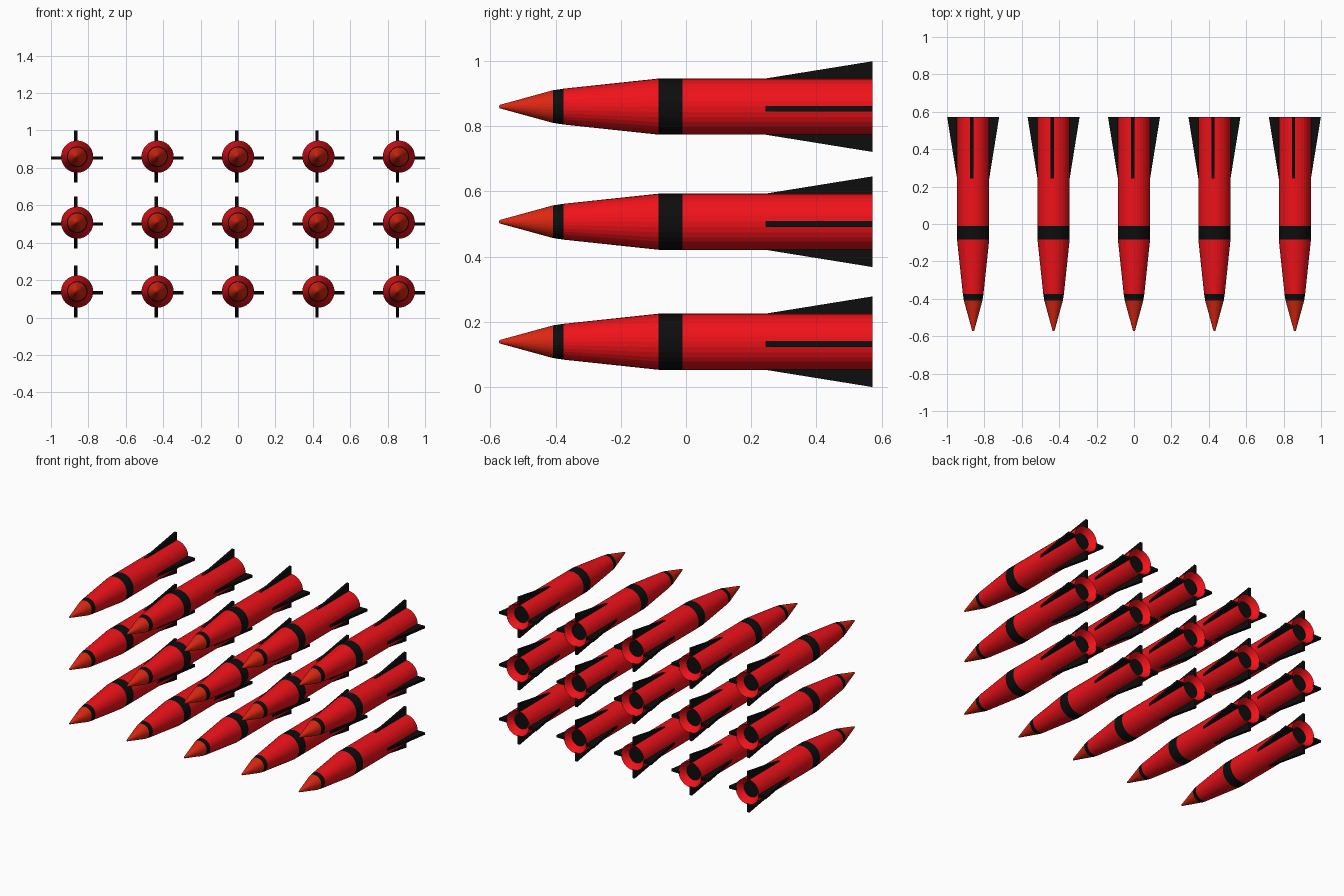
import bpy, bmesh
from math import sin, cos, pi

if "Cube" in bpy.data.objects:
    bpy.data.objects.remove(bpy.data.objects["Cube"])

SIDES = 32
R = 0.086          # main tube radius
Y_END = 0.572      # tail


def material(name, rgb):
    m = bpy.data.materials.new(name)
    m.diffuse_color = (*rgb, 1)
    m.use_nodes = True
    m.node_tree.nodes["Principled BSDF"].inputs["Base Color"].default_value = m.diffuse_color
    return m


RED = material("red_paint", (0.87, 0.006, 0.01))
ORANGE = material("nose_orange", (0.72, 0.02, 0.006))
BLACK = material("black_paint", (0.004, 0.004, 0.004))


def finish(bm, name, mat):
    bmesh.ops.recalc_face_normals(bm, faces=bm.faces)
    me = bpy.data.meshes.new(name)
    bm.to_mesh(me)
    bm.free()
    me.materials.append(mat)
    return me


def revolve(name, profile, mat):
    """Spin (y, radius) points about the y axis; radius 0 makes a closed tip."""
    bm = bmesh.new()
    rings = []
    for y, r in profile:
        n = SIDES if r > 0 else 1
        rings.append([bm.verts.new((r * cos(2 * pi * i / SIDES), y,
                                    r * sin(2 * pi * i / SIDES))) for i in range(n)])
    for a, b in zip(rings, rings[1:]):
        for i in range(SIDES):
            j = (i + 1) % SIDES
            quad = [a[i % len(a)], a[j % len(a)], b[j % len(b)], b[i % len(b)]]
            bm.faces.new(list(dict.fromkeys(quad)))
    return finish(bm, name, mat)


def fin(name, turn):
    """Triangular plate; turn 0 = right, 1 = up, 2 = left, 3 = down."""
    bm = bmesh.new()
    t, off = 0.0085, -0.007
    outline = [(0.082, 0.243), (R, 0.243), (0.139, Y_END), (0.082, Y_END)]
    sides = []
    for s in (off - t, off + t):
        ring = []
        for r, y in outline:
            d = r if turn < 2 else -r
            ring.append(bm.verts.new((d, y, s) if turn % 2 == 0 else (s, y, d)))
        sides.append(bm.faces.new(ring))
    a, b = (list(f.verts) for f in sides)
    for i in range(4):
        j = (i + 1) % 4
        bm.faces.new((a[i], a[j], b[j], b[i]))
    return finish(bm, name, BLACK)


# Shared part meshes
parts = [
    revolve("nose_cone", [(-0.573, 0), (-0.572, 0.005), (-0.408, 0.05)], ORANGE),
    revolve("nose_band", [(-0.408, 0.05), (-0.375, 0.055)], BLACK),
    revolve("tapered_section", [(-0.375, 0.055), (-0.084, R)], RED),
    revolve("middle_band", [(-0.084, R), (-0.011, R)], BLACK),
    # tube with a conical recess in the tail
    revolve("rear_tube", [(-0.011, R), (Y_END, R), (Y_END - 0.04, 0.052)], RED),
    revolve("exhaust_disc", [(Y_END - 0.04, 0.052), (Y_END - 0.04, 0)], BLACK),
]
parts += [fin(n, k) for k, n in enumerate(
    ("right_fin", "top_fin", "left_fin", "bottom_fin"))]

# Five columns by three rows of rockets
for z in (0.139, 0.507, 0.860):
    for col in range(-2, 3):
        for me in parts:
            ob = bpy.data.objects.new(me.name, me)
            ob.location = (0.43 * col, 0, z)
            bpy.context.collection.objects.link(ob)
